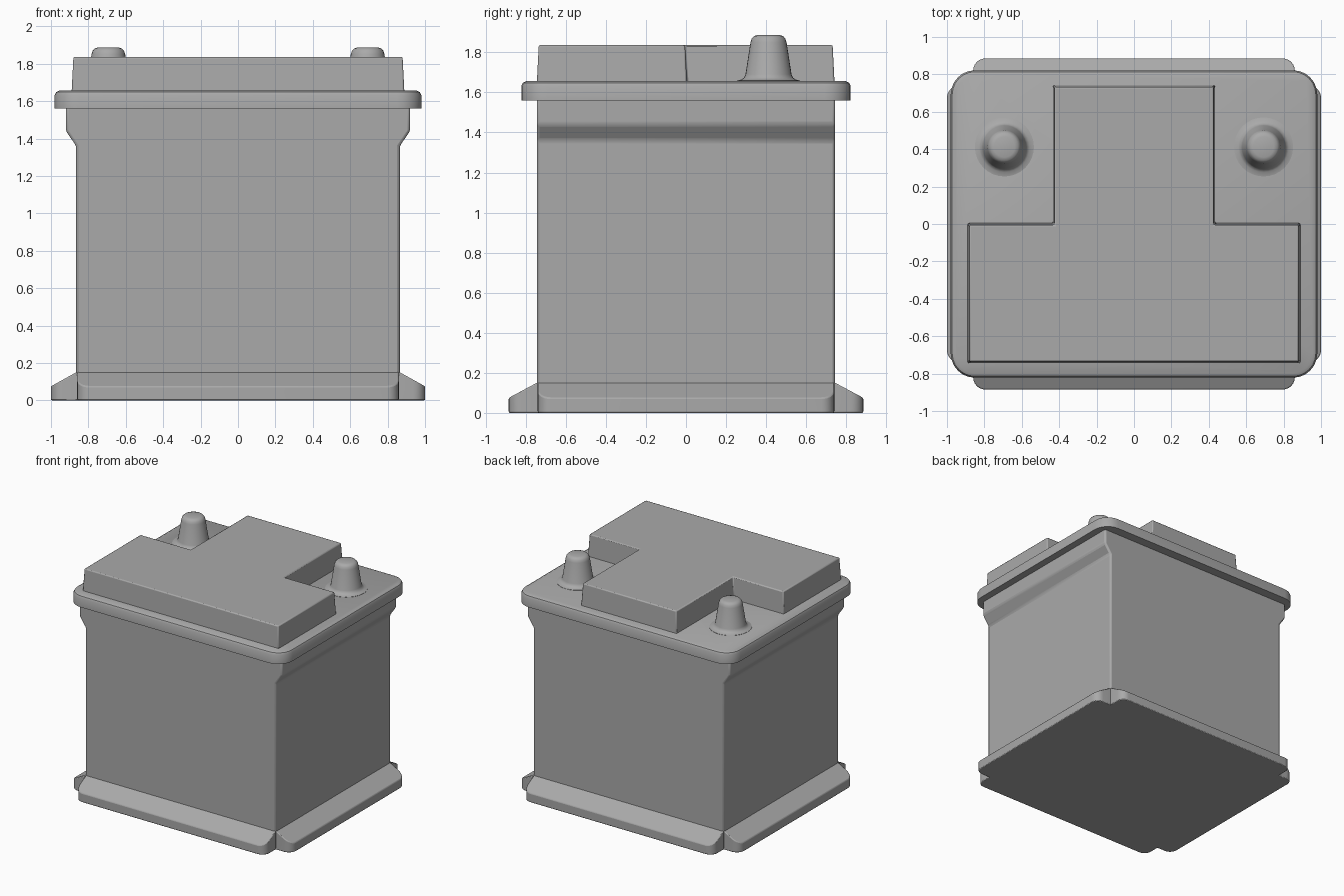
import bpy
import bmesh
from math import pi, sin, cos, radians

old = bpy.data.objects.get("Cube")
if old:
    bpy.data.objects.remove(old, do_unlink=True)

grey = bpy.data.materials.new("plain grey")
grey.use_nodes = True
COLOUR = (0.4, 0.4, 0.4, 1)
grey.diffuse_color = COLOUR
grey.node_tree.nodes["Principled BSDF"].inputs["Base Color"].default_value = COLOUR


def loft(name, rings, bevel=0):
    """Skin a stack of matching closed rings and cap both ends."""
    bm = bmesh.new()
    loops = [[bm.verts.new(p) for p in ring] for ring in rings]
    n = len(loops[0])
    for low, high in zip(loops, loops[1:]):
        for i in range(n):
            j = (i + 1) % n
            bm.faces.new((low[i], low[j], high[j], high[i]))
    bm.faces.new(loops[0][::-1])
    bm.faces.new(loops[-1])
    bmesh.ops.recalc_face_normals(bm, faces=bm.faces)
    mesh = bpy.data.meshes.new(name)
    bm.to_mesh(mesh)
    bm.free()
    mesh.materials.append(grey)
    ob = bpy.data.objects.new(name, mesh)
    bpy.context.collection.objects.link(ob)
    bpy.ops.object.select_all(action='DESELECT')
    bpy.context.view_layer.objects.active = ob
    ob.select_set(True)
    bpy.ops.object.shade_smooth_by_angle(angle=radians(30))
    if bevel:
        mod = ob.modifiers.new("soft edges", 'BEVEL')
        mod.width = bevel
        mod.segments = 2
        mod.limit_method = 'ANGLE'
    return ob


def rounded(hx, hy, r, steps=6):
    """Outline of a rectangle with round corners."""
    pts = []
    for k, (sx, sy) in enumerate(((1, 1), (-1, 1), (-1, -1), (1, -1))):
        for i in range(steps + 1):
            a = (k + i / steps) * pi / 2
            pts.append((sx * (hx - r) + r * cos(a), sy * (hy - r) + r * sin(a)))
    return pts


# Case: side profile that flares out under the lid, run front to back
half = [(0.865, 0), (0.865, 1.36), (0.92, 1.44), (0.92, 1.58)]
profile = half + [(-x, z) for x, z in reversed(half)]
loft("case", [[(x, y, z) for x, z in profile] for y in (-0.745, 0.745)], 0.014)

# Foot rails: one on each side, sloping outwards, with rounded ends
def foot_rail(name, inner, outer, half_len, turn):
    r = 0.065
    right = [(half_len, inner - 0.02)]
    for i in range(7):
        a = i / 6 * pi / 2
        right.append((half_len - r + r * cos(a), outer - r + r * sin(a)))
    outline = right + [(-u, v) for u, v in reversed(right)]

    def top(v):
        return 0.15 - 0.075 * (v - inner) / (outer - inner)

    def place(u, v, z):
        return (u * cos(turn) - v * sin(turn), u * sin(turn) + v * cos(turn), z)

    loft(name, [[place(u, v, 0) for u, v in outline],
                [place(u, v, top(v)) for u, v in outline]], 0.006)


for label, turn in (("back", 0), ("front", pi)):
    foot_rail(label + "_foot_rail", 0.745, 0.885, 0.86, turn)
for label, turn in (("right", pi / 2), ("left", -pi / 2)):
    foot_rail(label + "_foot_rail", 0.865, 1.0, 0.74, turn)

# Lid: rounded slab with a softened upper rim
loft("lid", [[(x, y, z) for x, y in rounded(0.98 - d, 0.822 - d, 0.13 - d)]
             for d, z in ((0, 1.56), (0, 1.632), (0.008, 1.648), (0.025, 1.657))])

# Raised T-shaped cover, slightly tapered, leaving room for the posts
def cover_outline(d):
    side = [(0.89 - d, -0.745 + d), (0.89 - d, 0.005 - d),
            (0.435 - d, 0.005 - d), (0.435 - d, 0.742 - d)]
    return side + [(-x, y) for x, y in reversed(side)]


loft("raised_cover", [[(x, y, z) for x, y in cover_outline(d)]
                      for d, z in ((0, 1.64), (0.01, 1.836))], 0.008)

# Terminal posts: tapered, with a flared skirt and rounded top
POST = ((0.158, 1.65), (0.158, 1.659), (0.135, 1.664), (0.122, 1.674),
        (0.115, 1.69), (0.09, 1.85), (0.084, 1.869), (0.073, 1.881), (0.055, 1.887))
for label, cx in (("left", 0.693), ("right", -0.693)):
    loft(label + "_terminal_post",
         [[(cx + r * cos(i * pi / 16), 0.412 + r * sin(i * pi / 16), z)
           for i in range(32)] for r, z in POST])
